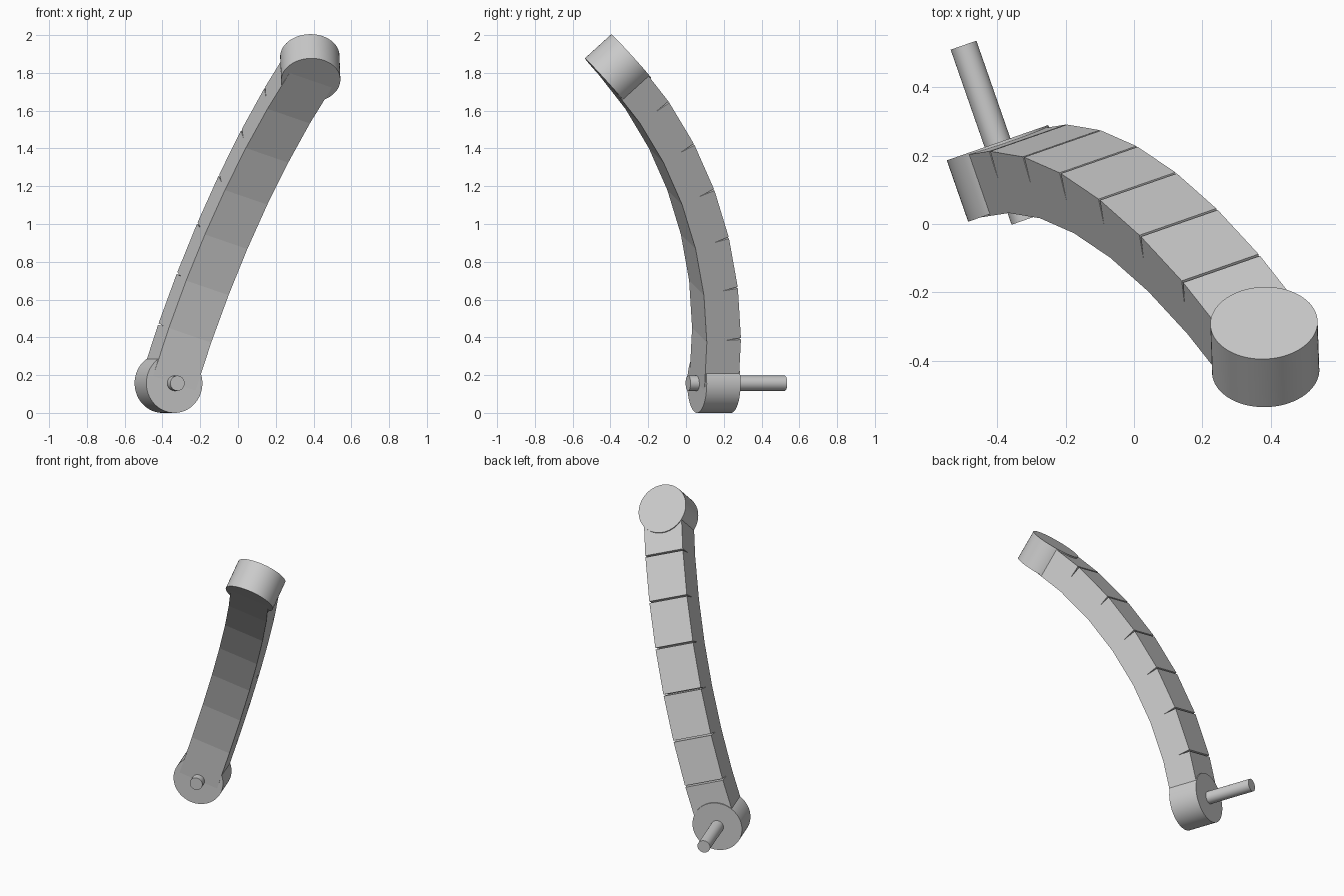
import bpy, bmesh, math
from mathutils import Matrix, Vector

cube = bpy.data.objects.get("Cube")
if cube:
    bpy.data.objects.remove(cube, do_unlink=True)

BEND, SEGMENTS, RADIUS = math.radians(45), 7, 2.48
THICK, WIDTH, DISC_R, PIN_R = 0.19, 0.25, 0.157, 0.04
SLIT_DEPTH, SLIT_HALF = 0.085, 0.005

# Local frame: x = arm width, y = base disc axis, z = arm direction at the base
FRAME = (Matrix.Translation((-0.368, 0.148, DISC_R))
         @ Matrix.Rotation(math.radians(19.2), 4, 'Z')
         @ Matrix.Rotation(math.radians(18), 4, 'Y'))

grey = bpy.data.materials.new("plain grey")
grey.use_nodes = True
colour = (0.6, 0.6, 0.6, 1)
grey.diffuse_color = colour
grey.node_tree.nodes["Principled BSDF"].inputs["Base Color"].default_value = colour


def finish(name, bm, matrix):
    bmesh.ops.recalc_face_normals(bm, faces=bm.faces)
    mesh = bpy.data.meshes.new(name)
    bm.to_mesh(mesh)
    bm.free()
    mesh.materials.append(grey)
    obj = bpy.data.objects.new(name, mesh)
    obj.matrix_world = matrix
    bpy.context.collection.objects.link(obj)
    return obj


def cylinder(name, radius, start, end, matrix, sides=64):
    """Cylinder along the local y axis from start to end."""
    bm = bmesh.new()
    place = Matrix.Translation((0, (start + end) / 2, 0)) @ Matrix.Rotation(math.pi / 2, 4, 'X')
    bmesh.ops.create_cone(bm, cap_ends=True, segments=sides, radius1=radius,
                          radius2=radius, depth=end - start, matrix=place)
    obj = finish(name, bm, matrix)
    bpy.ops.object.select_all(action='DESELECT')
    obj.select_set(True)
    bpy.context.view_layer.objects.active = obj
    bpy.ops.object.shade_smooth_by_angle(angle=math.radians(30))


def arc_point(angle, offset, along=0.0):
    """Point on the bend, offset outwards and shifted along the tangent."""
    r = RADIUS + offset
    c, s = math.cos(angle), math.sin(angle)
    return Vector((-WIDTH / 2, r * c - RADIUS - along * s, r * s + along * c))


# Curved arm: faceted side profile with V slits along the outer edge
half = THICK / 2
angles = [BEND * i / SEGMENTS for i in range(SEGMENTS + 1)]
profile = [arc_point(a, -half) for a in reversed(angles)]
profile.append(arc_point(0, half))
for a in angles[1:-1]:
    profile += [arc_point(a, half, -SLIT_HALF),
                arc_point(a, half - SLIT_DEPTH),
                arc_point(a, half, SLIT_HALF)]
profile.append(arc_point(BEND, half))

bm = bmesh.new()
side = bm.faces.new([bm.verts.new(p) for p in profile])
extruded = bmesh.ops.extrude_face_region(bm, geom=[side])["geom"]
bmesh.ops.translate(bm, vec=(WIDTH, 0, 0),
                    verts=[v for v in extruded if isinstance(v, bmesh.types.BMVert)])
finish("curved_arm", bm, FRAME)

# Rounded ends and the pin through the base
tip = FRAME @ Matrix.Translation((0, RADIUS * (math.cos(BEND) - 1), RADIUS * math.sin(BEND))) \
    @ Matrix.Rotation(BEND, 4, 'X')
cylinder("base_disc", DISC_R, -half, half, FRAME)
cylinder("tip_disc", DISC_R, -half, half, tip)
cylinder("pin", PIN_R, -0.145, 0.397, FRAME, 32)
